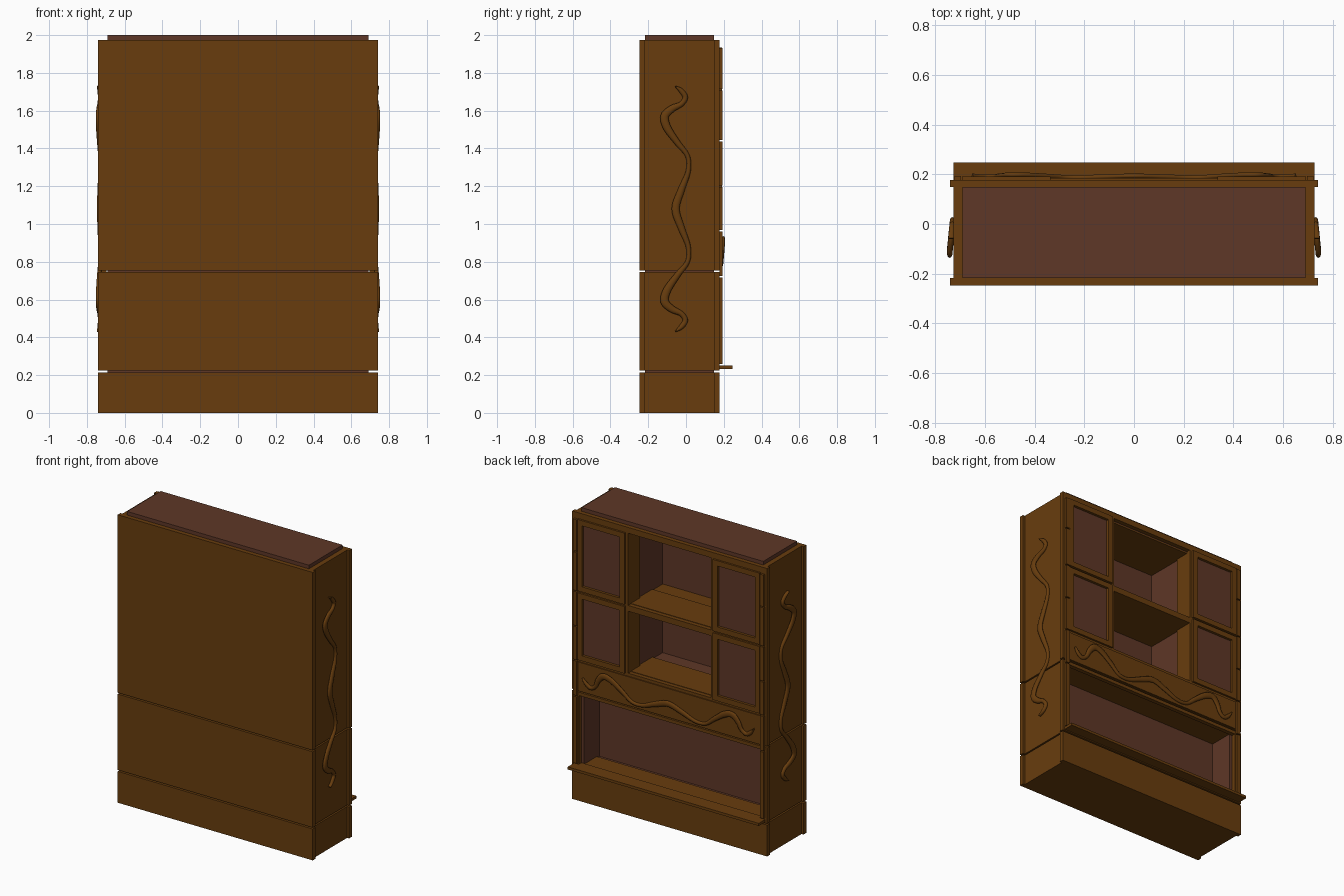
import bpy, bmesh, math
from mathutils import Vector

if "Cube" in bpy.data.objects:
    bpy.data.objects.remove(bpy.data.objects["Cube"])


def material(name, rgb):
    m = bpy.data.materials.new(name)
    m.diffuse_color = (*rgb, 1)
    m.use_nodes = True
    m.node_tree.nodes["Principled BSDF"].inputs["Base Color"].default_value = m.diffuse_color
    return m


BROWN = material("golden brown wood", (0.138, 0.046, 0.0042))
RED = material("reddish brown wood", (0.112, 0.038, 0.020))


def finish(name, bm, mat):
    bmesh.ops.recalc_face_normals(bm, faces=bm.faces)
    me = bpy.data.meshes.new(name)
    bm.to_mesh(me)
    bm.free()
    me.materials.append(mat)
    ob = bpy.data.objects.new(name, me)
    bpy.context.collection.objects.link(ob)
    return ob


def boxes(name, mat, items, mirror=False):
    """Each item: x0, x1, y0, y1, z0, z1; optionally repeated at -x."""
    bm = bmesh.new()
    for x0, x1, y0, y1, z0, z1 in items:
        spans = [(x0, x1), (-x1, -x0)] if mirror else [(x0, x1)]
        for a, b in spans:
            vs = bmesh.ops.create_cube(bm, size=1)["verts"]
            for v in vs:
                v.co = Vector((a + (v.co.x + .5) * (b - a),
                               y0 + (v.co.y + .5) * (y1 - y0),
                               z0 + (v.co.z + .5) * (z1 - z0)))
    return finish(name, bm, mat)


YB, YI, YF, YO = -0.247, -0.217, 0.148, 0.177   # back, inner back, inner face, face
SECTIONS = [(0, .215), (.225, .745), (.755, 1.975)]

# Outer shell in three stacked sections with shadow grooves between
for label, (z0, z1) in zip(("base", "middle", "upper"), SECTIONS):
    boxes(label + "_back_panel", BROWN, [(-.74, .74, YB, YI, z0, z1)])
    boxes(label + "_side_panels", BROWN, [(.69, .725, YI, YF, z0, z1)], True)
    boxes(label + "_stiles", BROWN, [(.69, .74, YF, YO, z0, z1)], True)
boxes("bottom_board", BROWN, [(-.69, .69, YI, YF, 0, .02)])

# Inner carcass: base, lower bay back, middle block, door compartments, top
boxes("carcass_base", RED, [(-.69, .69, YI, YF, .02, .235)])
boxes("bay_back", RED, [(-.69, .69, YI, -.02, .235, .735)])
boxes("bay_linings", RED, [(.67, .69, -.02, YF, .235, .735)], True)
boxes("carcass_middle", RED, [(-.69, .69, YI, YF, .735, .965)])
boxes("door_compartments", RED, [(.325, .69, YI, YF, .965, 1.93)], True)
boxes("niche_back", RED, [(-.325, .325, YI, -.212, .965, 1.93)])
boxes("carcass_top", RED, [(-.69, .69, YI, YF, 1.93, 2.0)])

# Face frame
boxes("base_front", BROWN, [(-.69, .69, YF, YO, 0, .215)])
boxes("face_rails", BROWN, [
    (-.69, .69, YF, YO, .225, .25), (-.69, .69, YF, YO, .722, .745),
    (-.69, .69, YF, YO, .755, .975), (-.69, .69, YF, YO, 1.40, 1.44),
    (-.69, .69, YF, YO, 1.935, 1.975)])
boxes("face_posts", BROWN, [(.315, .36, YF, YO, .975, 1.935)], True)
boxes("carved_board", BROWN, [(-.69, .69, YO, .184, .757, .955)])

# Linings and shelves of the open niches
boxes("niche_linings", BROWN, [(.315, .325, .05, YF, .975, 1.93)], True)
boxes("niche_shelves", BROWN, [
    (-.325, .325, -.10, YF, .965, .978), (-.325, .325, -.212, YF, 1.40, 1.436),
    (-.325, .325, -.10, YF, 1.436, 1.443), (-.325, .325, -.212, YF, 1.922, 1.93)])
boxes("bay_floor", BROWN, [(-.67, .67, .01, YF, .235, .245)])
boxes("bay_ceiling", BROWN, [(-.67, .67, -.02, YF, .727, .735)])

# Projecting ledge
boxes("ledge", BROWN, [(-.725, .725, YF, .247, .232, .25)])

# Four framed doors and hinge strips
for label, z0, z1 in (("upper", 1.445, 1.935), ("lower", .972, 1.432)):
    x0, x1, w = .335, .692, .036
    boxes(label + "_door_frames", BROWN, [
        (x0, x0 + w, YF, .190, z0, z1), (x1 - w, x1, YF, .190, z0, z1),
        (x0 + w, x1 - w, YF, .190, z0, z0 + w),
        (x0 + w, x1 - w, YF, .190, z1 - w, z1)], True)
    boxes(label + "_door_panels", RED,
          [(x0 + w, x1 - w, YF, .172, z0 + w, z1 - w)], True)
cuts = [.255, .72, .965, 1.20, 1.44, 1.71, 1.935]
boxes("hinge_strips", BROWN,
      [(.695, .722, YO, .192, a + .004, b - .004) for a, b in zip(cuts, cuts[1:])], True)

# Carved vine: half of the wave as (along, across, half width), mirrored
HALF = [(0, -.055, .021), (.10, -.025, .018), (.20, .012, .013), (.28, .008, .012),
        (.35, -.045, .016), (.43, -.100, .021), (.49, -.113, .022), (.53, -.075, .019),
        (.555, -.025, .014), (.59, -.004, .014), (.625, -.025, .013), (.65, -.058, .003)]
WAVE = [Vector((-a, c, w)) for a, c, w in HALF[:0:-1]] + [Vector(p) for p in HALF]


def vine(name, place, steps=6, sides=10):
    pts = []
    n = len(WAVE)
    for i in range(n - 1):
        p0, p1, p2, p3 = (WAVE[max(0, min(n - 1, i + k))] for k in (-1, 0, 1, 2))
        for s in range(steps + (i == n - 2)):
            t = s / steps
            pts.append(.5 * (2 * p1 + (p2 - p0) * t + (2 * p0 - 5 * p1 + 4 * p2 - p3) * t * t
                             + (3 * p1 - p0 - 3 * p2 + p3) * t ** 3))
    bm = bmesh.new()
    rings = []
    for i, p in enumerate(pts):
        d = pts[min(i + 1, len(pts) - 1)] - pts[max(i - 1, 0)]
        nx, ny = Vector((-d.y, d.x)).normalized()
        lift = .002 + .014 * min(1, max(0, (.03 - p.y) / .14))
        ring = []
        for k in range(sides):
            a = 2 * math.pi * k / sides
            off = p.z * math.cos(a)
            ring.append(bm.verts.new(place(p.x + nx * off, p.y + ny * off,
                                           lift + .012 * math.sin(a))))
        rings.append(ring)
    for r, q in zip(rings, rings[1:]):
        for k in range(sides):
            j = (k + 1) % sides
            bm.faces.new((r[k], r[j], q[j], q[k]))
    bm.faces.new(rings[0])
    bm.faces.new(rings[-1])
    ob = finish(name, bm, BROWN)
    for f in ob.data.polygons:
        f.use_smooth = len(f.vertices) == 4


vine("right_side_vine", lambda a, c, h: (.725 + h, c, 1.08 + a))
vine("left_side_vine", lambda a, c, h: (-.725 - h, c, 1.08 + a))
vine("board_vine", lambda a, c, h: (a, .184 + h * .85, .80 - c))
